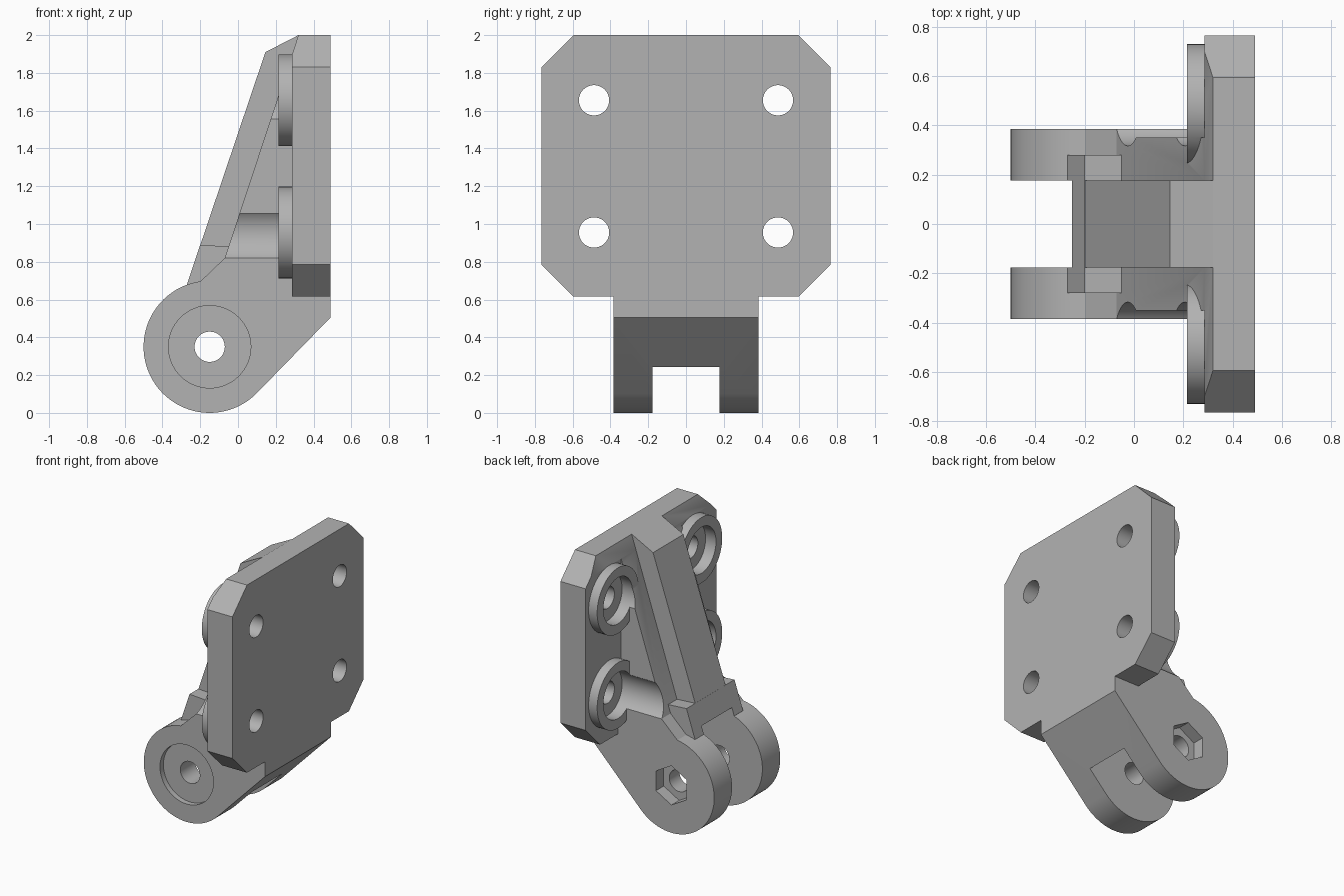
import bpy, bmesh, math
from mathutils import Matrix, Vector

cube = bpy.data.objects.get("Cube")
if cube:
    bpy.data.objects.remove(cube, do_unlink=True)

grey = bpy.data.materials.new("light_grey")
grey.use_nodes = True
COLOUR = (0.45, 0.45, 0.45, 1)
grey.diffuse_color = COLOUR
grey.node_tree.nodes["Principled BSDF"].inputs["Base Color"].default_value = COLOUR

PIVOT = (-0.15, 0.35)
LUG_R = 0.35
HALF = 0.385          # half width of the fork
SLOT = 0.177          # half width of the slot and rib
SCREWS = [(s * 0.487, z) for s in (-1, 1) for z in (0.955, 1.655)]


def make_object(name, bm):
    bmesh.ops.recalc_face_normals(bm, faces=bm.faces)
    mesh = bpy.data.meshes.new(name)
    bm.to_mesh(mesh)
    bm.free()
    mesh.materials.append(grey)
    obj = bpy.data.objects.new(name, mesh)
    bpy.context.collection.objects.link(obj)
    return obj


def prism(name, points, a, b, axis="y"):
    """Extrude a flat outline from a to b: (x, z) along y, or (y, z) along x."""
    bm = bmesh.new()
    place = (lambda u, v: (u, a, v)) if axis == "y" else (lambda u, v: (a, u, v))
    shift = (0, b - a, 0) if axis == "y" else (b - a, 0, 0)
    face = bm.faces.new([bm.verts.new(place(u, v)) for u, v in points])
    ext = bmesh.ops.extrude_face_region(bm, geom=[face])
    bmesh.ops.translate(bm, vec=shift,
                        verts=[e for e in ext["geom"] if isinstance(e, bmesh.types.BMVert)])
    return make_object(name, bm)


def arc(centre, r, start, end, n):
    return [(centre[0] + r * math.cos(math.radians(start + (end - start) * i / n)),
             centre[1] + r * math.sin(math.radians(start + (end - start) * i / n)))
            for i in range(n + 1)]


def rod(name, centre, r, a, b, axis="y", sides=64, start=0):
    return prism(name, arc(centre, r, start, start + 360, sides)[:-1], a, b, axis)


def combine(target, tool, operation):
    mod = target.modifiers.new(operation.lower(), "BOOLEAN")
    mod.operation = operation
    mod.solver = "EXACT"
    mod.object = tool
    bpy.context.view_layer.objects.active = target
    bpy.ops.object.modifier_apply(modifier=mod.name)
    bpy.data.objects.remove(tool, do_unlink=True)


# Mounting plate: octagon with a sloped upper edge
W, C, LOW, TOP = 0.765, 0.17, 0.615, 2.0
right_half = [(W - C, LOW), (W, LOW + C), (W, TOP - C), (W - C, TOP)]
outline = right_half + [(-y, z) for y, z in reversed(right_half)]
bracket = prism("hinge_bracket", outline, 0.285, 0.49, "x")
bm = bmesh.new()
bm.from_mesh(bracket.data)
cut = bmesh.ops.bisect_plane(bm, geom=bm.verts[:] + bm.edges[:] + bm.faces[:],
                             plane_co=Vector((0.32, 0, 2)), plane_no=Vector((-3.03, 0, 1)),
                             clear_outer=True)
bmesh.ops.holes_fill(bm, edges=[e for e in bm.edges if e.is_boundary])
bm.to_mesh(bracket.data)
bm.free()

# Pivot block, narrower upper shoulder, centre rib and small gussets
lug = arc(PIVOT, LUG_R, 98, 315, 48)
pivot_block = prism("pivot_block", lug + [(0.49, 0.505), (0.49, 0.955), (-0.025, 0.955),
                                          (-0.07, 0.82)], -HALF, HALF)
shoulder = prism("shoulder", [(0.4, 0.8), (0.4, 1.9), (0.287, 1.9), (-0.07, 0.82),
                              (-0.05, 0.8)], -0.35, 0.35)
rib = prism("rib", [(0.4, 0.6), (0.4, 2), (0.32, 2), (0.145, 1.91), (-0.27, 0.68),
                    (-0.1, 0.5)], -SLOT, SLOT)
gusset = prism("gusset", [(-0.27, 0.68), (-0.2, 0.89), (-0.05, 0.88), (0.05, 0.75),
                          (-0.1, 0.5)], -0.28, 0.28)
for part in (pivot_block, shoulder, rib, gusset):
    combine(bracket, part, "UNION")

# Raised collars, screw clearances and screw holes
for centre in SCREWS:
    combine(bracket, rod("collar", centre, 0.2425, 0.215, 0.3, "x"), "UNION")
for centre in SCREWS:
    combine(bracket, rod("clearance", centre, 0.17, -0.7, 0.3, "x"), "DIFFERENCE")
    combine(bracket, rod("screw_hole", centre, 0.08, 0.2, 0.6, "x"), "DIFFERENCE")

# Fork slot, pivot hole, round recess in front and hexagonal pocket behind
for tool in (rod("slot", PIVOT, 0.4, -SLOT, SLOT, sides=96),
             rod("pivot_hole", PIVOT, 0.08, -0.6, 0.6),
             rod("round_recess", PIVOT, 0.218, -0.6, -HALF + 0.04),
             rod("hex_pocket", PIVOT, 0.145, HALF - 0.09, 0.6, sides=6, start=30)):
    combine(bracket, tool, "DIFFERENCE")

# Smooth the round walls, keep the edges crisp
bpy.ops.object.select_all(action="DESELECT")
bracket.select_set(True)
bpy.context.view_layer.objects.active = bracket
bpy.ops.object.shade_smooth_by_angle(angle=math.radians(20))
